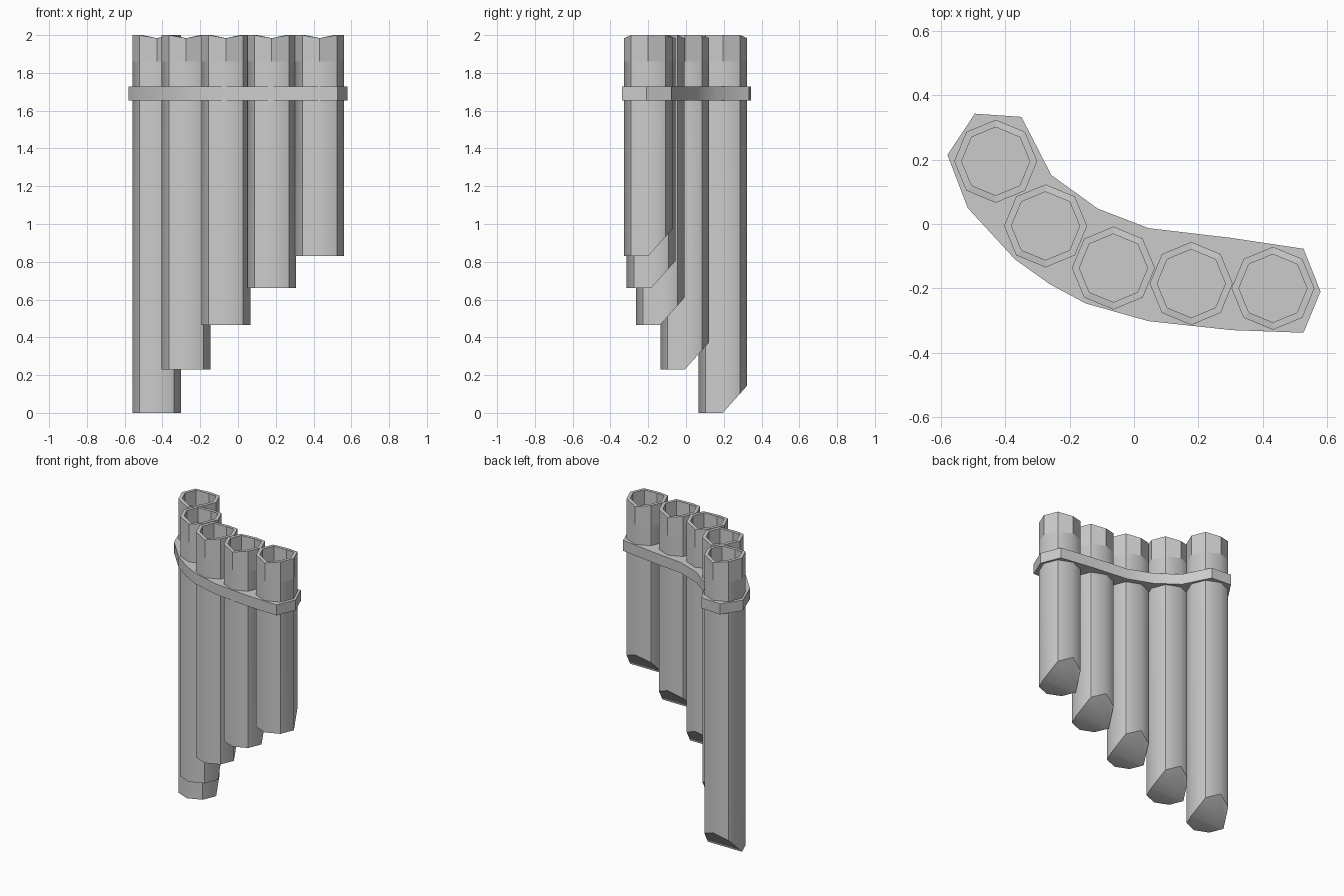
import bpy, bmesh, math

if "Cube" in bpy.data.objects:
    bpy.data.objects.remove(bpy.data.objects["Cube"])

SIDES = 8
R_OUT, R_IN = 0.129, 0.106
TOP, RIM = 2.0, 1.86


def finish(name, bm):
    bmesh.ops.recalc_face_normals(bm, faces=bm.faces[:])
    mesh = bpy.data.meshes.new(name)
    bm.to_mesh(mesh)
    bm.free()
    obj = bpy.data.objects.new(name, mesh)
    bpy.context.collection.objects.link(obj)
    return obj


def ring(bm, cx, cy, radius, height):
    verts = []
    for i in range(SIDES):
        a = 2 * math.pi * i / SIDES
        dx, dy = radius * math.cos(a), radius * math.sin(a)
        verts.append(bm.verts.new((cx + dx, cy + dy, height(i, dy))))
    return verts


def pipe(name, cx, cy, bottom):
    bm = bmesh.new()
    dip = lambda i, dy: TOP - (0.016 if i in (2, 6) else 0)
    rings = [
        ring(bm, cx, cy, R_OUT, lambda i, dy: bottom + 1.12 * max(0, dy)),
        ring(bm, cx, cy, R_OUT, lambda i, dy: RIM),
        ring(bm, cx, cy, R_OUT, dip),
        ring(bm, cx, cy, R_IN, dip),
        ring(bm, cx, cy, R_IN, lambda i, dy: RIM),
    ]
    # walls, rim and bore
    for k, (a, b) in enumerate(zip(rings, rings[1:])):
        for i in range(SIDES):
            j = (i + 1) % SIDES
            f = bm.faces.new((a[i], a[j], b[j], b[i]))
            f.smooth = (k == 0)
    bm.faces.new(rings[4])
    # foot: level front half, slanted back half
    low = rings[0]
    for loop in (low[0:5], low[4:] + low[:1]):
        bm.faces.new(loop).smooth = True
    # crisp edges on the diagonals and around the foot
    for i in range(SIDES):
        bm.edges.get((low[i], low[(i + 1) % SIDES])).smooth = False
        if i % 2:
            bm.edges.get((low[i], rings[1][i])).smooth = False
    return finish(name, bm)


# five pipes along a curve, shortening to the right
pipes = [(-0.43, 0.195, 0.0), (-0.275, -0.006, 0.23), (-0.064, -0.137, 0.465),
         (0.178, -0.185, 0.66), (0.432, -0.2, 0.83)]
for n, (x, y, z) in enumerate(pipes, 1):
    pipe(f"pipe_{n}", x, y, z)

# binding band wrapped around all pipes
outline = [(-0.58, 0.215), (-0.495, 0.343), (-0.35, 0.333), (-0.257, 0.152),
           (-0.113, 0.048), (0.045, -0.013), (0.30, -0.043), (0.527, -0.077),
           (0.58, -0.21), (0.527, -0.338), (0.305, -0.33), (0.045, -0.302),
           (-0.15, -0.247), (-0.262, -0.187), (-0.37, -0.11), (-0.517, 0.05)]
bm = bmesh.new()
base = bm.faces.new([bm.verts.new((x, y, 1.655)) for x, y in outline])
ext = bmesh.ops.extrude_face_region(bm, geom=[base], use_keep_orig=True)
top = [v for v in ext["geom"] if isinstance(v, bmesh.types.BMVert)]
bmesh.ops.translate(bm, verts=top, vec=(0, 0, 0.072))
band = finish("binding_band", bm)
bpy.context.view_layer.objects.active = band
band.select_set(True)
bpy.ops.object.shade_smooth_by_angle(angle=math.radians(30))
